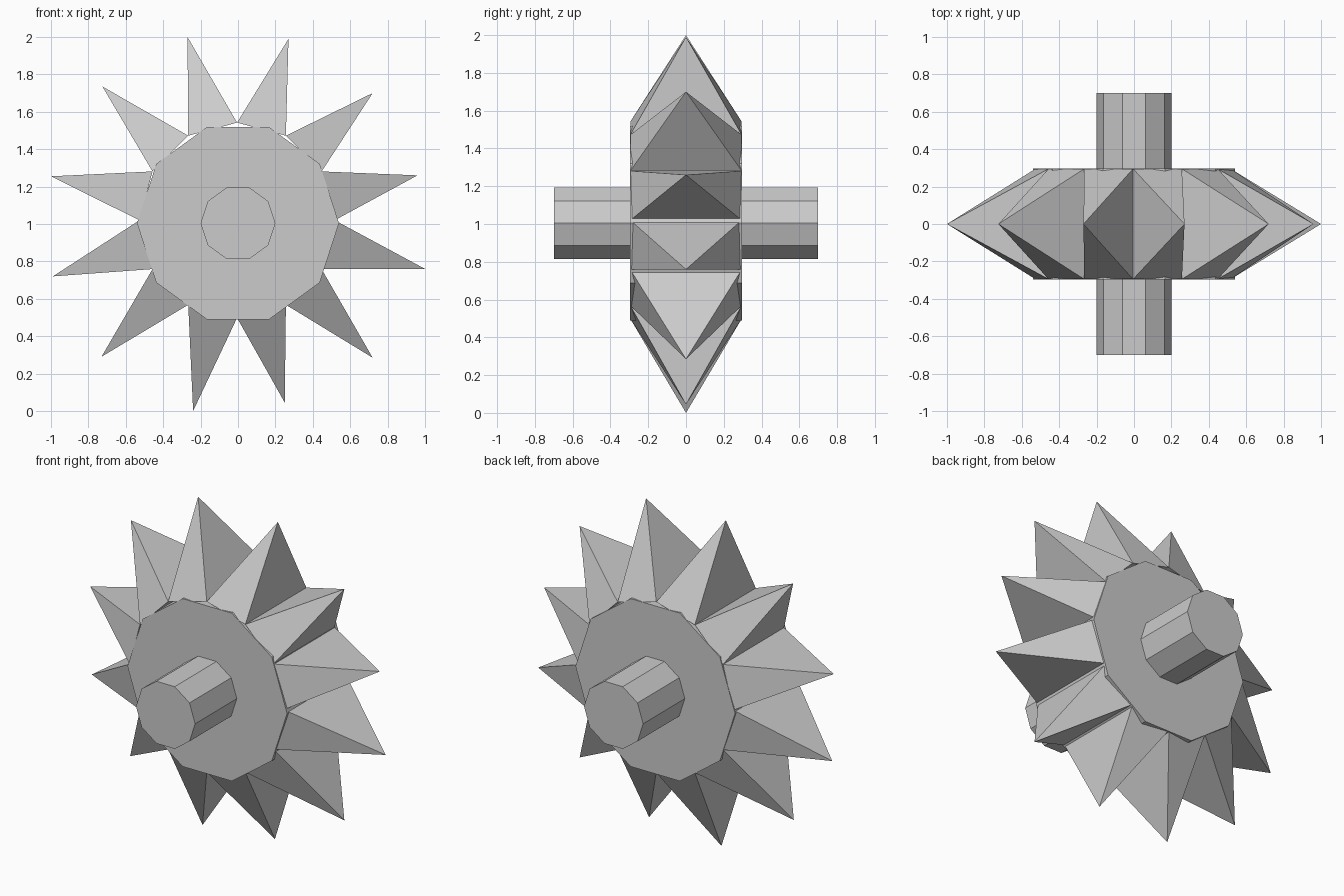
import bpy, bmesh, math
from mathutils import Vector

cube = bpy.data.objects.get("Cube")
if cube:
    bpy.data.objects.remove(cube)

GREY = (0.6, 0.6, 0.6, 1)
mat = bpy.data.materials.new("plain grey")
mat.use_nodes = True
mat.diffuse_color = GREY
mat.node_tree.nodes["Principled BSDF"].inputs["Base Color"].default_value = GREY


def finish(name, bm):
    bmesh.ops.recalc_face_normals(bm, faces=bm.faces[:])
    mesh = bpy.data.meshes.new(name)
    bm.to_mesh(mesh)
    bm.free()
    mesh.materials.append(mat)
    obj = bpy.data.objects.new(name, mesh)
    bpy.context.collection.objects.link(obj)
    return obj


def on_circle(radius, degrees, centre_x, centre_z, y):
    a = math.radians(degrees)
    return Vector((centre_x + radius * math.cos(a), y, centre_z + radius * math.sin(a)))


def drum(name, radius, half_length):
    """Ten-sided cylinder lying along y."""
    bm = bmesh.new()
    ring = [bm.verts.new(on_circle(radius, 36 * i, 0, 1.004, -half_length)) for i in range(10)]
    face = bm.faces.new(ring)
    moved = bmesh.ops.extrude_face_region(bm, geom=[face], use_keep_orig=True)
    verts = [v for v in moved["geom"] if isinstance(v, bmesh.types.BMVert)]
    bmesh.ops.translate(bm, verts=verts, vec=(0, 2 * half_length, 0))
    return finish(name, bm)


def spike(name, start, tip):
    """Four-sided pyramid whose base spans one twelfth of the rim."""
    bm = bmesh.new()
    base = [bm.verts.new(on_circle(0.522, a, -0.005, 1.02, y))
            for a, y in ((start, -0.295), (start - 30, -0.295),
                         (start - 30, 0.295), (start, 0.295))]
    point = bm.verts.new((tip[0], 0, tip[1]))
    bm.faces.new(base)
    for i in range(4):
        bm.faces.new((base[i], base[(i + 1) % 4], point))
    return finish(name, bm)


# Hub and through axle
drum("hub", 0.54, 0.297)
drum("axle", 0.2, 0.7)

# Ring of slightly uneven spikes, clockwise from the top
tips = [(0.27, 1.99), (0.72, 1.70), (0.96, 1.26), (1.0, 0.76),
        (0.72, 0.285), (0.25, 0.045), (-0.24, 0.0), (-0.73, 0.29),
        (-0.99, 0.72), (-1.0, 1.255), (-0.725, 1.735), (-0.27, 2.0)]
for i, tip in enumerate(tips):
    spike(f"spike_{i + 1}", 90 - 30 * i, tip)
